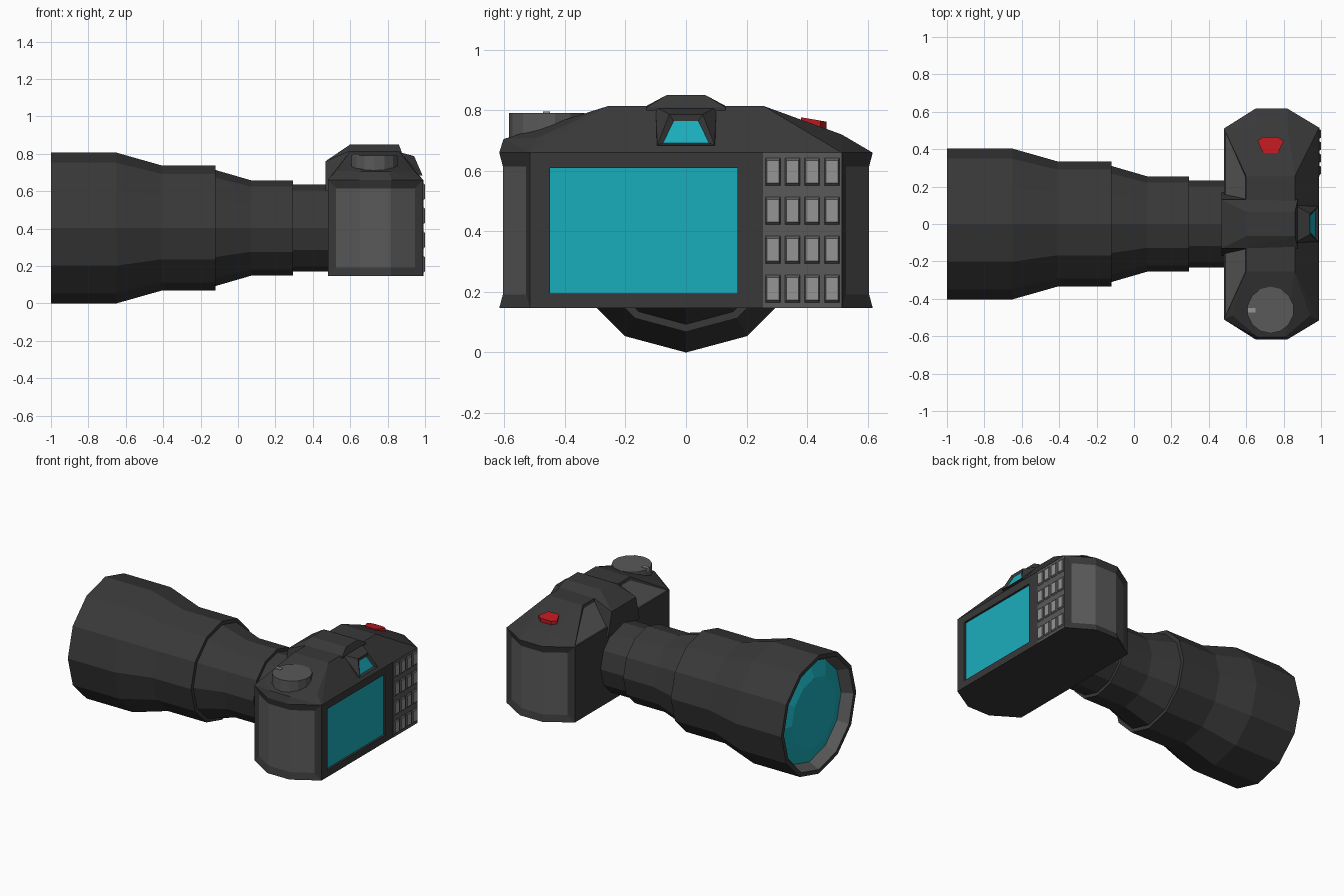
import bpy, bmesh, math
from mathutils import Vector

if "Cube" in bpy.data.objects:
    bpy.data.objects.remove(bpy.data.objects["Cube"])


def material(name, r, g, b):
    m = bpy.data.materials.new(name)
    m.diffuse_color = (r, g, b, 1)
    m.use_nodes = True
    m.node_tree.nodes["Principled BSDF"].inputs["Base Color"].default_value = m.diffuse_color
    return m


DARK = material("dark_shell", 0.04, 0.04, 0.04)
GREY = material("grip_grey", 0.1, 0.1, 0.1)
LIGHT = material("key_grey", 0.3, 0.3, 0.3)
TEAL = material("teal_glass", 0.01, 0.42, 0.5)
RED = material("red_plastic", 0.5, 0.01, 0.015)


def finish(name, bm, *mats):
    bmesh.ops.recalc_face_normals(bm, faces=bm.faces[:])
    me = bpy.data.meshes.new(name)
    bm.to_mesh(me)
    bm.free()
    for m in mats:
        me.materials.append(m)
    ob = bpy.data.objects.new(name, me)
    bpy.context.collection.objects.link(ob)
    return ob


def hull(points):
    """Convex solid around the points, with flat faces merged."""
    bm = bmesh.new()
    for p in points:
        bm.verts.new(p)
    res = bmesh.ops.convex_hull(bm, input=bm.verts[:])
    loose = [v for v in bm.verts if not v.link_faces]
    bmesh.ops.delete(bm, geom=loose, context='VERTS')
    bmesh.ops.dissolve_limit(bm, angle_limit=0.01, verts=bm.verts[:], edges=bm.edges[:])
    bmesh.ops.recalc_face_normals(bm, faces=bm.faces[:])
    bm.normal_update()
    return bm


def sunken_panel(bm, direction, thickness, depth):
    """Inset the face looking most along a direction; its centre takes material 1."""
    d = Vector(direction)
    face = max(bm.faces, key=lambda f: f.normal.dot(d))
    bmesh.ops.inset_individual(bm, faces=[face], thickness=thickness, depth=-depth)
    face.material_index = 1


def mirror_y(points):
    return [(x, s * y, z) for x, y, z in points for s in (1, -1)]


def box(x0, x1, y0, y1, z0, z1):
    return hull([(x, y, z) for x in (x0, x1) for y in (y0, y1) for z in (z0, z1)])


def turned(name, profile, mats, sides=12, zc=0.403, slots=None):
    """Turn an (x, radius) profile about the lens axis."""
    bm = bmesh.new()
    rings = []
    for x, r in profile:
        rings.append([bm.verts.new((x, r * math.cos(a), zc + r * math.sin(a)))
                      for a in (2 * math.pi * i / sides for i in range(sides))])
    for k, (a, b) in enumerate(zip(rings, rings[1:])):
        for i in range(sides):
            j = (i + 1) % sides
            f = bm.faces.new((a[i], a[j], b[j], b[i]))
            f.material_index = slots[k] if slots else 0
    bm.faces.new(rings[0]).material_index = slots[0] if slots else 0
    bm.faces.new(rings[-1])
    return finish(name, bm, *mats)


# Lens barrel: glass dome, grey inner rim, stepped outside
turned("lens_barrel",
       [(-0.965, 0.24), (-0.93, 0.34), (-1.0, 0.375), (-1.0, 0.403), (-0.65, 0.403),
        (-0.41, 0.335), (-0.12, 0.335), (-0.12, 0.31), (0.07, 0.255),
        (0.295, 0.255), (0.295, 0.233), (0.52, 0.233)],
       (DARK, GREY, TEAL), slots=[2, 1] + [0] * 9)

# Camera body: octagonal prism with sunken grips wrapped around both ends
BOTTOM, SHOULDER, BACK = 0.147, 0.66, 0.99
outline = [(0.48, 0.51), (0.65, 0.617), (0.82, 0.617), (BACK, 0.515)]
base = mirror_y([(x, y, SHOULDER) for x, y in outline])
bm = hull(base + [(x, y, BOTTOM) for x, y, z in base])
for s in (1, -1):
    end = [f for f in bm.faces if f.normal.y * s > 0.3]
    bmesh.ops.inset_region(bm, faces=end, thickness=0.045, depth=-0.012, use_even_offset=True)
    for f in end:
        f.material_index = 1
body = finish("camera_body", bm, DARK, GREY)

# Screen recess and screen
cutter = finish("screen_cutter", box(0.97, 1.1, -0.45, 0.17, 0.195, 0.61), DARK)
mod = body.modifiers.new("screen_recess", 'BOOLEAN')
mod.operation, mod.object, mod.solver = 'DIFFERENCE', cutter, 'EXACT'
bpy.context.view_layer.objects.active = body
bpy.ops.object.modifier_apply(modifier=mod.name)
bpy.data.objects.remove(cutter)
finish("screen", box(0.96, 0.976, -0.45, 0.17, 0.195, 0.61), TEAL)

# Sloping top cover, with a raised shoulder under the dial
roof = base + mirror_y([(0.6, 0.255, 0.815), (0.86, 0.255, 0.815)])
roof += [(0.65, 0.515, 0.72), (0.82, 0.515, 0.72)]
roof += [(0.527, -0.49, 0.71), (0.66, -0.603, 0.705), (0.81, -0.603, 0.705), (0.94, -0.49, 0.71)]
bm = hull(roof)
sunken_panel(bm, (-0.79, 0, 0.61), 0.02, 0.008)
finish("top_cover", bm, DARK, GREY)

# Central hump above the lens
finish("viewfinder_hump", hull(mirror_y([
    (0.468, 0.17, 0.6), (0.468, 0.13, 0.76), (0.6, 0.065, 0.85), (0.86, 0.065, 0.85),
    (0.6, 0.13, 0.815), (0.875, 0.13, 0.81), (0.6, 0.17, 0.62), (0.86, 0.13, 0.7)])), DARK)

# Eyepiece with sunken glass
bm = hull(mirror_y([(0.86, 0.1, 0.81), (0.942, 0.055, 0.787), (0.986, 0.095, 0.685),
                    (0.9, 0.1, 0.68)]))
sunken_panel(bm, (0.92, 0, 0.4), 0.024, 0.012)
finish("eyepiece", bm, DARK, TEAL)

# Keypad plate and its 4 x 4 tapered keys
finish("keypad_plate", box(0.98, 0.992, 0.255, 0.515, BOTTOM, SHOULDER), GREY)
for row in range(4):
    for col in range(4):
        y, z = 0.287 + 0.065 * col, 0.21 + 0.129 * row
        bm = hull([(x, y + sy * w, z + sz * h)
                   for x, w, h in ((0.988, 0.027, 0.05), (1.0, 0.02, 0.037))
                   for sy in (1, -1) for sz in (1, -1)])
        bm.normal_update()
        max(bm.faces, key=lambda f: f.normal.x).material_index = 1
        finish(f"key_{row}_{col}", bm, GREY, LIGHT)

# Shutter button, tilted with the slope
button = [(0.07, 0.444), (0.04, 0.465), (0.04, 0.38), (-0.07, 0.444), (-0.04, 0.465), (-0.04, 0.38)]
finish("shutter_button", hull([(0.73 + x, y, 0.777 - 0.17 * (y - 0.38) - d)
                               for x, y in button for d in (0, 0.045)]), RED)

# Mode dial with pointer
bm = bmesh.new()
bmesh.ops.create_cone(bm, cap_ends=True, segments=14, radius1=0.125, radius2=0.125, depth=0.1)
bmesh.ops.translate(bm, verts=bm.verts[:], vec=(0.73, -0.46, 0.741))
finish("mode_dial", bm, GREY)
finish("dial_pointer", box(0.608, 0.65, -0.472, -0.45, 0.77, 0.797), LIGHT)
